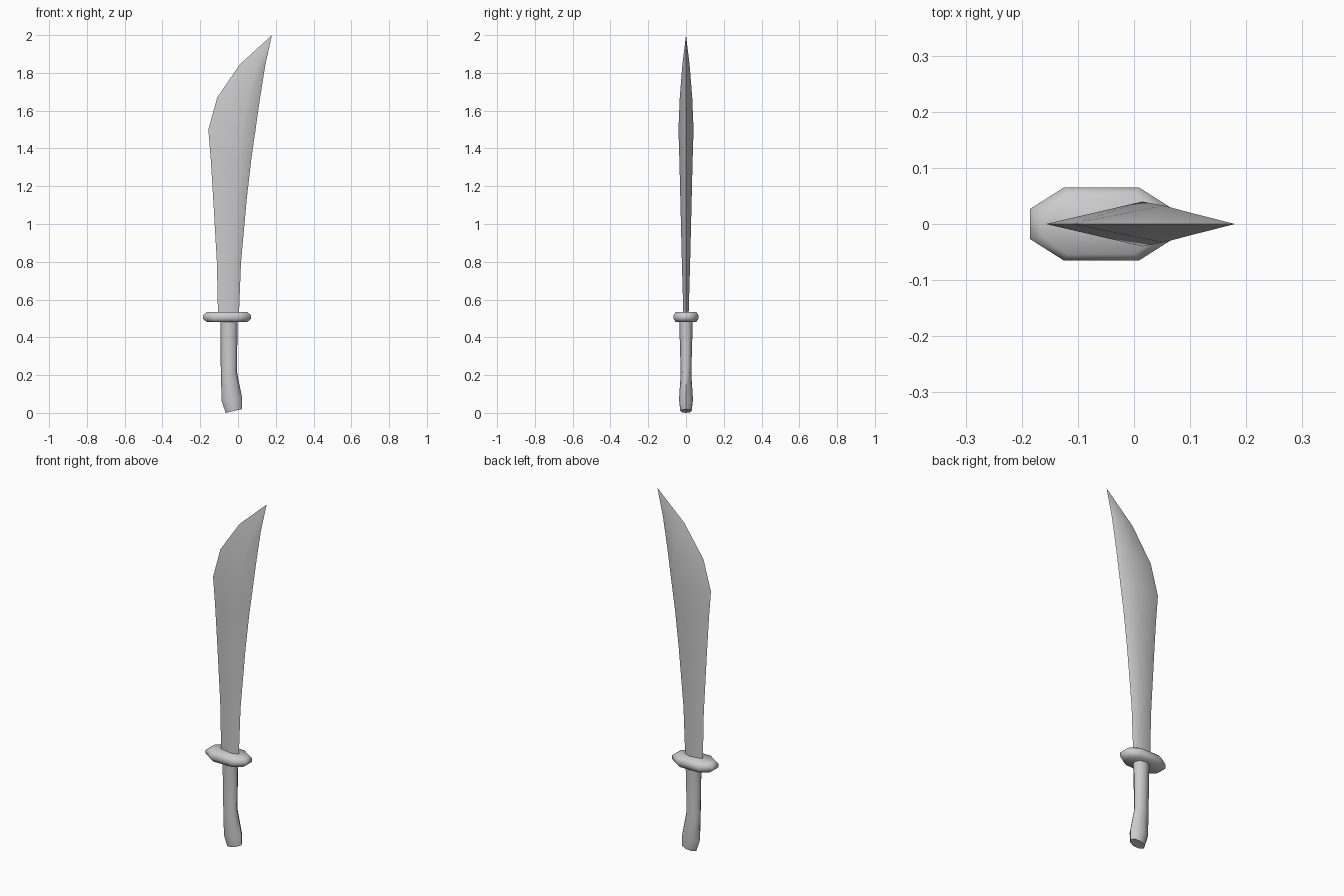
import bpy, bmesh, math

cube = bpy.data.objects.get("Cube")
if cube:
    bpy.data.objects.remove(cube, do_unlink=True)

grey = bpy.data.materials.new("plain_grey")
grey.use_nodes = True
colour = (0.6, 0.6, 0.6, 1)
grey.diffuse_color = colour
grey.node_tree.nodes["Principled BSDF"].inputs["Base Color"].default_value = colour


def loft(name, rings, tip=None, smooth=60):
    """Skin a stack of equal-sided rings, closed by caps or a pointed tip."""
    bm = bmesh.new()
    loops = [[bm.verts.new(p) for p in ring] for ring in rings]
    n = len(loops[0])
    for low, high in zip(loops, loops[1:]):
        for i in range(n):
            j = (i + 1) % n
            bm.faces.new((low[i], low[j], high[j], high[i]))
    bm.faces.new(loops[0][::-1])
    if tip:
        point = bm.verts.new(tip)
        for i in range(n):
            bm.faces.new((loops[-1][i], loops[-1][(i + 1) % n], point))
    else:
        bm.faces.new(loops[-1])
    bmesh.ops.recalc_face_normals(bm, faces=bm.faces)
    mesh = bpy.data.meshes.new(name)
    bm.to_mesh(mesh)
    bm.free()
    mesh.materials.append(grey)
    obj = bpy.data.objects.new(name, mesh)
    bpy.context.collection.objects.link(obj)
    bpy.ops.object.select_all(action='DESELECT')
    obj.select_set(True)
    bpy.context.view_layer.objects.active = obj
    bpy.ops.object.shade_smooth_by_angle(angle=math.radians(smooth))


# Blade: diamond sections of height, cutting edge, ridge, spine, half thickness
sections = [
    (0.52, -0.106, -0.03, 0.005, 0.014),
    (0.80, -0.112, -0.025, 0.016, 0.022),
    (1.13, -0.131, -0.01, 0.046, 0.030),
    (1.34, -0.144, 0.003, 0.070, 0.035),
    (1.50, -0.157, 0.015, 0.093, 0.040),
    (1.67, -0.110, 0.052, 0.117, 0.033),
    (1.845, 0.01, 0.105, 0.145, 0.019),
]
loft("blade", [[(edge, 0, z), (ridge, -t, z), (spine, 0, z), (ridge, t, z)]
               for z, edge, ridge, spine, t in sections], tip=(0.18, 0, 2))

# Guard: long octagon with a bevelled rim
guard = []
for z, inset in ((0.48, 0.022), (0.497, 0), (0.518, 0), (0.535, 0.022)):
    a, b = 0.127 - inset, 0.065 - inset / 2
    c, d = 0.067 - inset / 3, 0.027 - inset / 4
    guard.append([(-0.058 + x, y, z) for x, y in
                  ((a, -d), (a, d), (c, b), (-c, b), (-a, d), (-a, -d), (-c, -b), (c, -b))])
loft("guard", guard)

# Grip: eight-sided sections of left x, left z, right x, right z, half depth
grip_sections = [
    (-0.065, 0.0, 0.022, 0.02, 0.030),
    (-0.086, 0.06, 0.022, 0.08, 0.037),
    (-0.091, 0.20, -0.006, 0.22, 0.028),
    (-0.093, 0.49, -0.002, 0.49, 0.036),
]
grip = []
for x0, z0, x1, z1, depth in grip_sections:
    ring = []
    for k in range(8):
        angle = math.pi * k / 4
        s = (1 + math.cos(angle)) / 2
        ring.append((x0 + (x1 - x0) * s, depth * math.sin(angle), z0 + (z1 - z0) * s))
    grip.append(ring)
loft("grip", grip)
